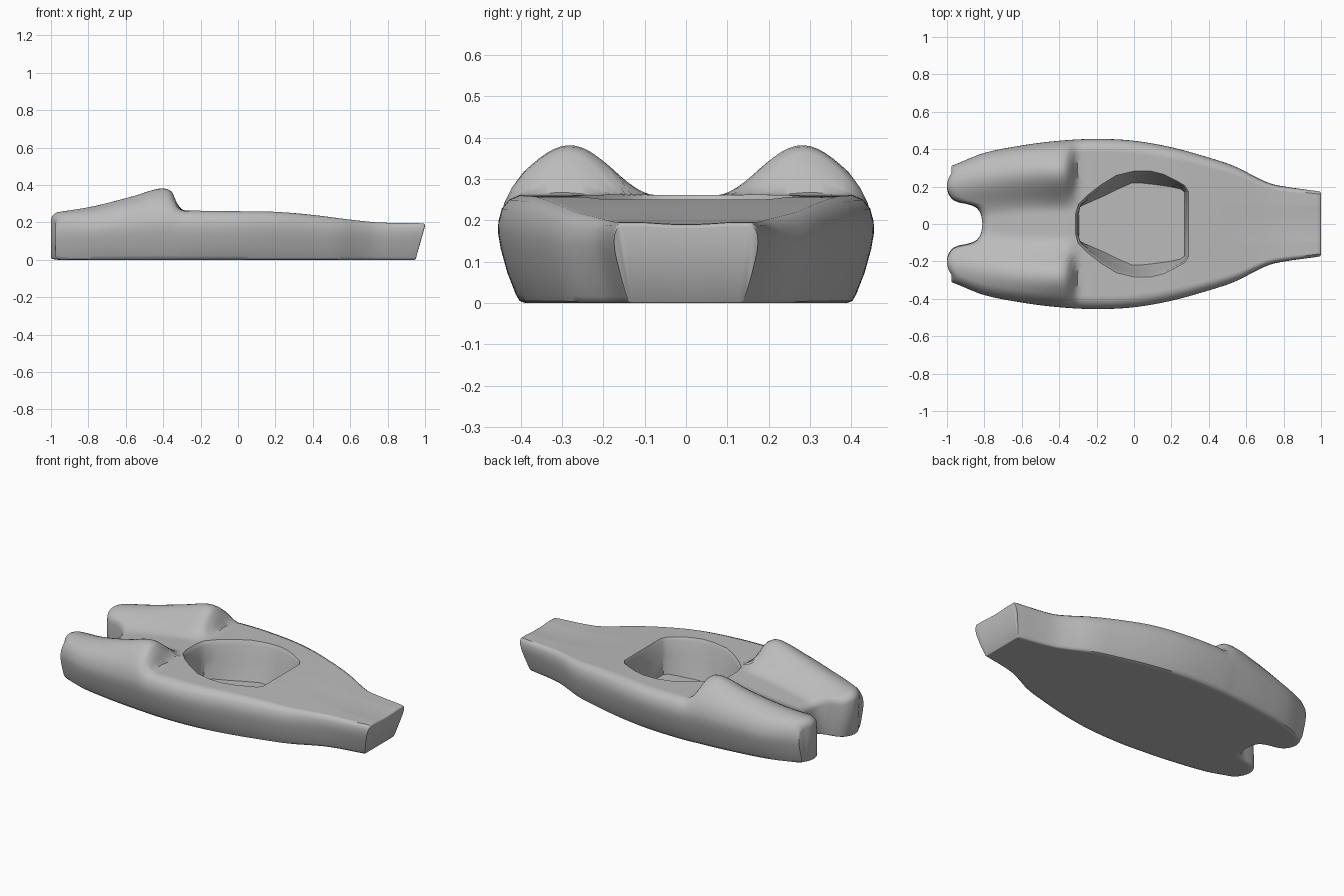
import bpy, bmesh, math

if "Cube" in bpy.data.objects:
    bpy.data.objects.remove(bpy.data.objects["Cube"], do_unlink=True)

grey = bpy.data.materials.new("light grey")
grey.use_nodes = True
grey.diffuse_color = (0.5, 0.5, 0.5, 1)
grey.node_tree.nodes["Principled BSDF"].inputs["Base Color"].default_value = (0.5, 0.5, 0.5, 1)


def curve(points):
    """Smooth interpolation through (position, value) pairs."""
    n = len(points)
    slopes = []
    for i in range(n):
        a, b = points[max(i - 1, 0)], points[min(i + 1, n - 1)]
        slopes.append((b[1] - a[1]) / (b[0] - a[0]))

    def f(x):
        x = min(max(x, points[0][0]), points[-1][0])
        i = next(k for k in range(n - 1) if x <= points[k + 1][0])
        (x0, y0), (x1, y1) = points[i], points[i + 1]
        h = x1 - x0
        t = (x - x0) / h
        return ((1 + 2 * t) * (1 - t) ** 2 * y0 + t * (1 - t) ** 2 * h * slopes[i]
                + t * t * (3 - 2 * t) * y1 + t * t * (t - 1) * h * slopes[i + 1])
    return f


# Hull curves: half width, deck height, hump height and forked tail outline
half_width = curve([(-1, .30), (-.94, .325), (-.8, .38), (-.6, .42), (-.4, .445), (-.2, .455), (0, .445),
                    (.2, .41), (.4, .355), (.55, .305), (.65, .255), (.73, .22), (.82, .203), (.95, .187), (1, .18)])
deck = curve([(-1, .18), (-.8, .2), (-.55, .235), (-.35, .26), (0, .26), (.2, .257), (.4, .24), (.6, .215),
              (.75, .2), (1, .195)])
hump = curve([(-1, .07), (-.9, .075), (-.75, .085), (-.55, .108), (-.45, .125), (-.39, .124), (-.35, .1),
              (-.325, .04), (-.3, .004), (-.26, 0), (1, 0)])
tail = curve([(0, -.81), (.15, -.82), (.25, -.845), (.31, -.885), (.36, -.935), (.43, -.97), (.55, -.992),
              (.67, -1), (.8, -.992), (.9, -.97), (1, -.94)])
hump_y = curve([(-1, .21), (-.8, .25), (-.5, .28), (1, .28)])


def deck_height(x, y):
    d = min(abs(abs(y) - hump_y(x)) / .22, 1)
    dip = .008 * math.cos(min(abs(y) / .1, 1) * math.pi / 2) * max(0, x - .4)
    return deck(x) - dip + hump(x) * math.cos(d * math.pi / 2) ** 2


def hull_point(s, column, u, level):
    """s runs tail to nose, u is the width share, level the height share."""
    start = tail(abs(column))
    x = start + (1 - start) * s
    flare = 1 - (1 - level) * .13 * max(0, (x - .5) / .5)
    y = u * half_width(x) * flare
    z = deck_height(x, y) * level
    # round the tail and nose rims
    for gap, radius in ((x - start, .045), (1 - x, .012)):
        if gap < radius:
            drop = radius * (1 - math.sqrt(1 - (1 - gap / radius) ** 2))
            z -= drop * level ** 3 * .8
            z += drop * .25 * (1 - level) ** 3
    x -= .05 * (1 - level) * max(0, (x - .75) / .25)
    return (x, y, z)


# Main hull: rings of top, side and bottom points joined along the length
N = 45
EDGE = .88
columns = [EDGE * (2 * i / (N - 1) - 1) for i in range(N)]
side = [(.94, .955), (.98, .87), (.998, .75), (1, .65), (.985, .5), (.95, .28), (.905, .08), (.885, .02)]
ring = [(c, c, 1) for c in columns]
ring += [(EDGE, u, level) for u, level in side]
ring += [(c, c * .97, 0) for c in reversed(columns)]
ring += [(-EDGE, -u, level) for u, level in reversed(side)]
rows = [0, .0015, .005, .011, .018, .026] + [.036 + .0125 * i for i in range(77)] + [.9955, .999, 1]

bm = bmesh.new()
rings = [[bm.verts.new(hull_point(s, *p)) for p in ring] for s in rows]
R, S = len(ring), len(side)
for a, b in zip(rings, rings[1:]):
    for i in range(R):
        j = (i + 1) % R
        bm.faces.new((a[i], a[j], b[j], b[i]))
for end in (rings[0], rings[-1]):
    bottom = end[N + S:2 * N + S][::-1]
    for i in range(N - 1):
        bm.faces.new((end[i], end[i + 1], bottom[i + 1], bottom[i]))
    bm.faces.new(end[N - 1:N + S + 1])
    bm.faces.new(end[2 * N + S - 1:] + end[:1])
bmesh.ops.recalc_face_normals(bm, faces=bm.faces)


def make_object(name, bm):
    mesh = bpy.data.meshes.new(name)
    bm.to_mesh(mesh)
    bm.free()
    mesh.materials.append(grey)
    ob = bpy.data.objects.new(name, mesh)
    bpy.context.collection.objects.link(ob)
    return ob


hull = make_object("hull", bm)

# Cockpit cutter: lofted from a flared rim down to the narrower floor
rim = [(-.3, 0), (-.3, .05), (-.285, .1), (-.24, .145), (-.17, .2), (-.09, .25), (0, .272), (.08, .274),
       (.15, .257), (.22, .225), (.265, .2), (.285, .17), (.285, 0)]
floor = [(-.295, 0), (-.295, .045), (-.295, .09), (-.24, .115), (-.16, .15), (-.09, .185), (-.01, .22),
         (.05, .218), (.12, .21), (.19, .2), (.25, .187), (.27, .17), (.27, 0)]


def mirrored(half):
    return half + [(x, -y) for x, y in half[-2:0:-1]]


bm = bmesh.new()
loops = []
for t, z, grow in ((0, .04, 1), (.65, .15, 1), (1, .235, 1), (1, .252, 1.025), (1, .275, 1.07), (1, .45, 1.07)):
    loops.append([bm.verts.new(((f[0] + (r[0] - f[0]) * t) * grow, (f[1] + (r[1] - f[1]) * t) * grow, z))
                  for f, r in zip(mirrored(floor), mirrored(rim))])
for a, b in zip(loops, loops[1:]):
    for i in range(len(a)):
        j = (i + 1) % len(a)
        bm.faces.new((a[i], a[j], b[j], b[i]))
bm.faces.new(loops[0])
bm.faces.new(loops[-1])
bmesh.ops.recalc_face_normals(bm, faces=bm.faces)
cutter = make_object("cockpit_cutter", bm)
cutter.hide_render = True

# Cut the cockpit and smooth the hull
cut = hull.modifiers.new("cockpit", "BOOLEAN")
cut.operation = "DIFFERENCE"
cut.solver = "EXACT"
cut.object = cutter
bpy.context.view_layer.objects.active = hull
hull.select_set(True)
bpy.ops.object.modifier_apply(modifier=cut.name)
bpy.data.objects.remove(cutter, do_unlink=True)
bpy.ops.object.shade_smooth_by_angle(angle=math.radians(40))
